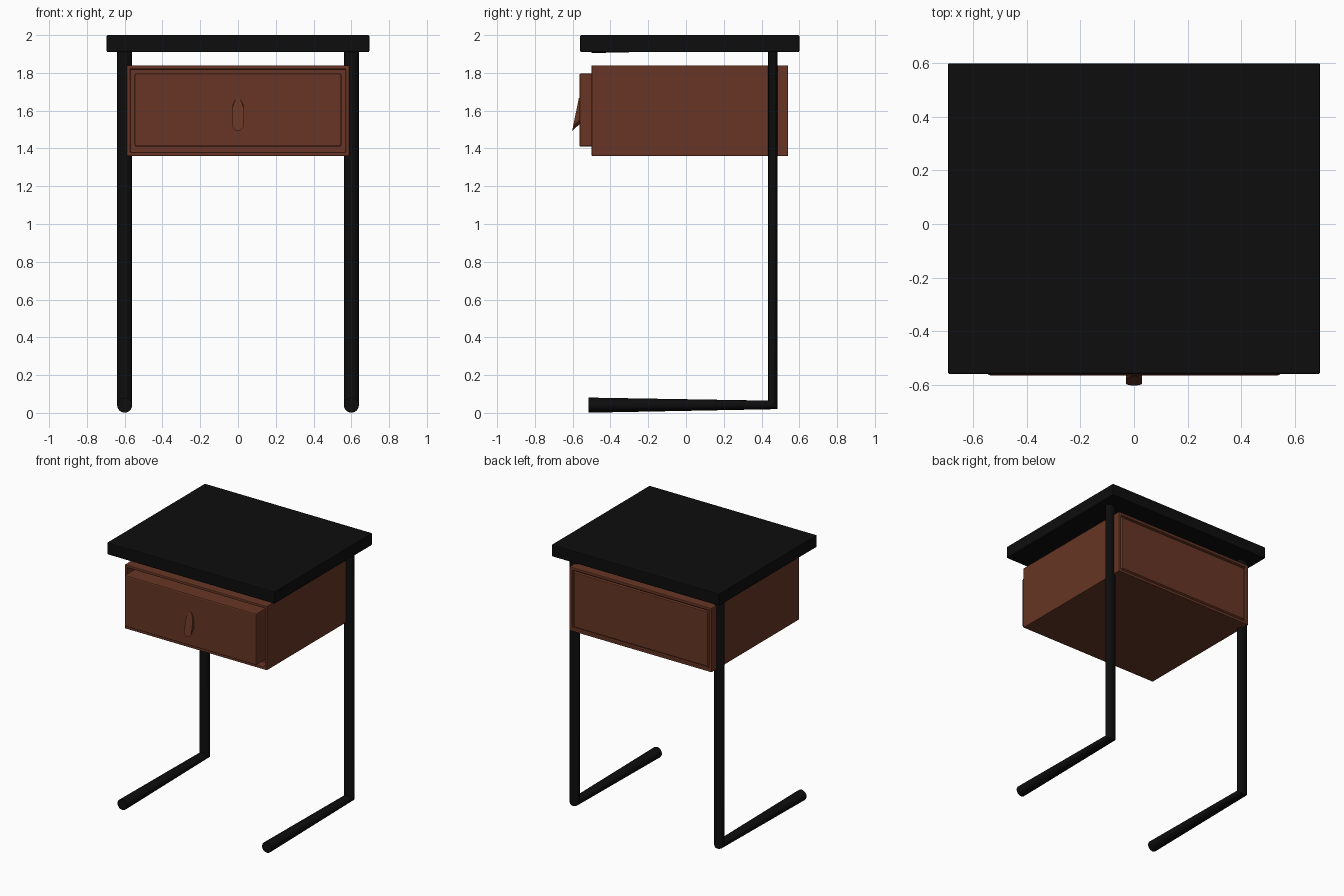
import bpy, bmesh
from math import cos, sin, pi, radians
from mathutils import Vector

if "Cube" in bpy.data.objects:
    bpy.data.objects.remove(bpy.data.objects["Cube"])


def material(name, rgb):
    m = bpy.data.materials.new(name)
    m.use_nodes = True
    m.diffuse_color = (*rgb, 1)
    m.node_tree.nodes["Principled BSDF"].inputs["Base Color"].default_value = (*rgb, 1)
    return m


black = material("black", (0.004, 0.004, 0.004))
brown = material("reddish brown wood", (0.135, 0.036, 0.018))


def finish(name, bm, mat, smooth=False, bevel=0):
    bmesh.ops.recalc_face_normals(bm, faces=bm.faces)
    mesh = bpy.data.meshes.new(name)
    bm.to_mesh(mesh)
    bm.free()
    mesh.materials.append(mat)
    ob = bpy.data.objects.new(name, mesh)
    bpy.context.collection.objects.link(ob)
    if bevel:
        mod = ob.modifiers.new("Bevel", "BEVEL")
        mod.width, mod.segments = bevel, 2
        mod.limit_method, mod.angle_limit = "ANGLE", radians(40)
    if smooth:
        bpy.ops.object.select_all(action="DESELECT")
        ob.select_set(True)
        bpy.context.view_layer.objects.active = ob
        bpy.ops.object.shade_smooth_by_angle(angle=radians(35))
    return ob


def box(lo, hi):
    bm = bmesh.new()
    bmesh.ops.create_cube(bm, size=1)
    lo, hi = Vector(lo), Vector(hi)
    for v in bm.verts:
        v.co = (lo + hi) / 2 + v.co * (hi - lo)
    return bm


def skin(rings):
    """Closed solid through a list of equal rings of points."""
    bm = bmesh.new()
    loops = [[bm.verts.new(p) for p in r] for r in rings]
    n = len(loops[0])
    for a, b in zip(loops, loops[1:]):
        for i in range(n):
            j = (i + 1) % n
            bm.faces.new((a[i], a[j], b[j], b[i]))
    bm.faces.new(loops[0])
    bm.faces.new(loops[-1])
    return bm


def inset_steps(bm, direction, steps):
    """Inset one end face repeatedly, moving it along y after each inset."""
    face = max(bm.faces, key=lambda f: f.normal.y * direction)
    for width, push in steps:
        bmesh.ops.inset_region(bm, faces=[face], thickness=width)
        for v in face.verts:
            v.co.y += push * direction


# Table top
finish("table_top", box((-0.695, -0.56, 1.91), (0.695, 0.6, 2)), black, bevel=0.006)

# Case: front rim with an opening, back with a grooved panel
case = box((-0.59, -0.5, 1.36), (0.59, 0.54, 1.84))
case.normal_update()
inset_steps(case, -1, [(0.028, 0), (0.001, -0.06)])
inset_steps(case, 1, [(0.03, 0), (0.004, -0.012), (0.012, 0), (0.004, 0.01)])
finish("drawer_case", case, brown, bevel=0.006)

# Drawer front standing proud of the case
finish("drawer_front", box((-0.547, -0.565, 1.41), (0.547, -0.43, 1.797)), brown, bevel=0.009)

# Drawer pull: a teardrop wedge leaning out at the bottom
front, back = [], []
for i in range(24):
    a = 2 * pi * i / 24
    z = 1.58 + 0.088 * sin(a)
    x = 0.031 * cos(a) ** 1 * (1 - 0.25 * sin(a))
    x = max(-0.03, min(0.03, x * 1.15))
    y = -0.567 - 0.036 * (1.668 - z) / 0.176
    front.append((x, y, z))
    back.append((x, -0.56, z + 0.04 * (1.668 - z) / 0.176))
finish("drawer_pull", skin([front, back]), brown, smooth=True)

# Bent side tubes: foot, upright and arm under the top, with mitred corners
SIDES = 16
path = [  # centre y, centre z, half depth along y, half height along z
    (-0.515, 0.041, 0, -0.04),
    (0.46, 0.0425, 0.025, -0.0225),
    (0.46, 1.9475, 0.025, 0.0225),
    (-0.5, 1.945, 0, 0.04),
]
for side, x0 in (("left", 0.6), ("right", -0.6)):
    rings = [[(x0 + 0.04 * cos(a), y + dy * sin(a), z + dz * sin(a))
              for a in (2 * pi * i / SIDES for i in range(SIDES))]
             for y, z, dy, dz in path]
    finish(side + "_leg_frame", skin(rings), black, smooth=True)
